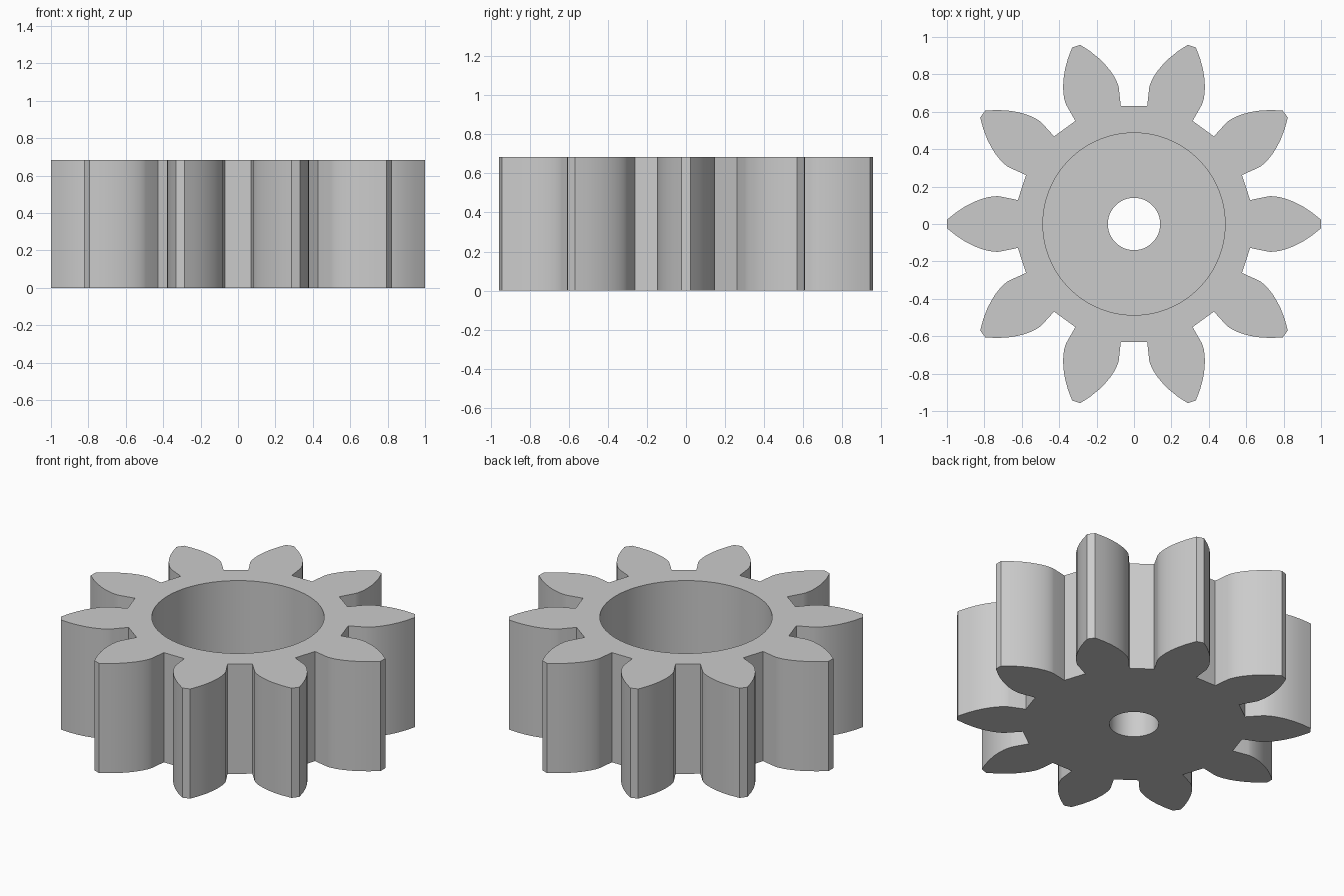
import bpy
import bmesh
from math import sin, cos, tan, acos, pi, radians
from mathutils import Vector

if "Cube" in bpy.data.objects:
    bpy.data.objects.remove(bpy.data.objects["Cube"])

TEETH = 10
HEIGHT = 0.684
FLOOR = 0.19          # thickness of the web under the recess
ROOT_R, BASE_R, TIP_R = 0.634, 0.733, 1.0
HALF_ANGLE = 0.203    # half the tooth angle at the base circle
BORE_R, HOLE_R = 0.487, 0.14
FLANK_STEPS = 8


def polar(r, a):
    return Vector((r * cos(a), r * sin(a)))


def gear_outline():
    """Involute teeth with radial flanks below the base circle."""
    flank = [(ROOT_R, HALF_ANGLE)]
    for i in range(FLANK_STEPS + 1):
        r = BASE_R + (TIP_R - BASE_R) * (i / FLANK_STEPS) ** 1.5
        pressure = acos(min(1, BASE_R / r))
        flank.append((r, HALF_ANGLE - (tan(pressure) - pressure)))
    points = []
    for t in range(TEETH):
        mid = 2 * pi * t / TEETH
        points += [polar(r, mid - a) for r, a in flank]
        points += [polar(r, mid + a) for r, a in reversed(flank)]
    return points


def circle(r, segments):
    return [polar(r, 2 * pi * i / segments) for i in range(segments)]


def ring(bm, points, z):
    return [bm.verts.new((p.x, p.y, z)) for p in points]


def wall(bm, low, high):
    n = len(low)
    for i in range(n):
        j = (i + 1) % n
        bm.faces.new((low[i], low[j], high[j], high[i]))


def cap(bm, outer, inner):
    """Flat face between an outer and an inner loop."""
    edges = []
    for loop in (outer, inner):
        for a, b in zip(loop, loop[1:] + loop[:1]):
            edges.append(bm.edges.get((a, b)) or bm.edges.new((a, b)))
    bmesh.ops.triangle_fill(bm, edges=edges, use_beauty=True)


bm = bmesh.new()
outline, bore, hole = gear_outline(), circle(BORE_R, 96), circle(HOLE_R, 48)
teeth_low, teeth_high = ring(bm, outline, 0), ring(bm, outline, HEIGHT)
bore_low, bore_high = ring(bm, bore, FLOOR), ring(bm, bore, HEIGHT)
hole_low, hole_high = ring(bm, hole, 0), ring(bm, hole, FLOOR)

# Toothed rim, recess wall and shaft hole
for low, high in ((teeth_low, teeth_high), (bore_low, bore_high), (hole_low, hole_high)):
    wall(bm, low, high)

# Top rim, recess floor and underside
cap(bm, teeth_high, bore_high)
cap(bm, bore_low, hole_high)
cap(bm, teeth_low, hole_low)
bmesh.ops.recalc_face_normals(bm, faces=bm.faces)

mesh = bpy.data.meshes.new("spur_gear")
bm.to_mesh(mesh)
bm.free()
gear = bpy.data.objects.new("spur_gear", mesh)
bpy.context.collection.objects.link(gear)

# Plain grey finish
grey = bpy.data.materials.new("plain_grey")
grey.use_nodes = True
colour = (0.6, 0.6, 0.6, 1)
grey.diffuse_color = colour
grey.node_tree.nodes["Principled BSDF"].inputs["Base Color"].default_value = colour
mesh.materials.append(grey)

bpy.ops.object.select_all(action="DESELECT")
gear.select_set(True)
bpy.context.view_layer.objects.active = gear
bpy.ops.object.shade_smooth_by_angle(angle=radians(25))
